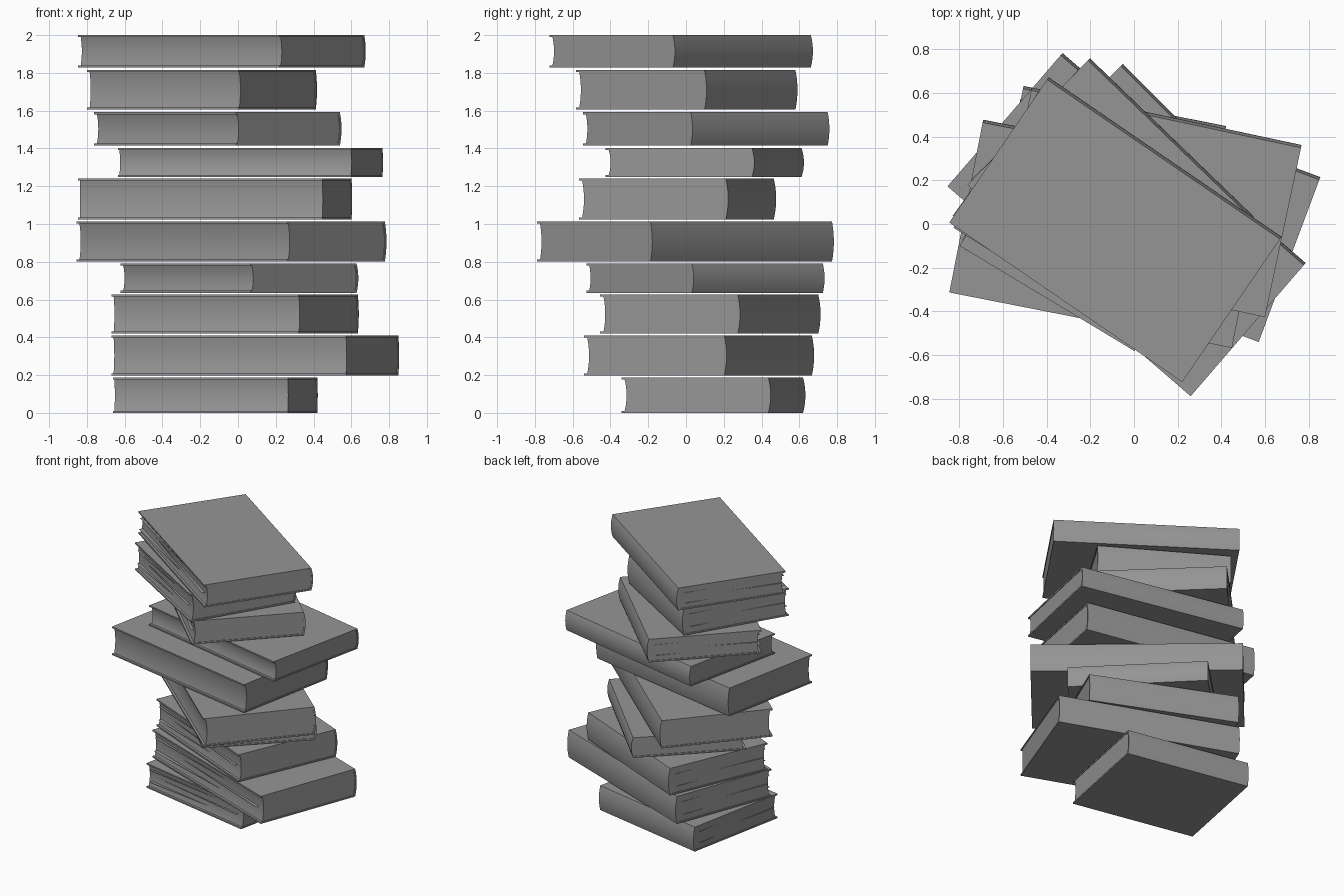
import bpy, bmesh
from math import radians
from mathutils import Matrix

if "Cube" in bpy.data.objects:
    bpy.data.objects.remove(bpy.data.objects["Cube"])

W = 0.806      # book width, fore edge to spine
T = 0.011      # cover thickness
BOW = 0.013    # bulge of the spine
SEG = 10

# centre x, centre y, bottom z, top z, length, angle
BOOKS = [
    (-0.120, 0.145, 0.000, 0.187, 0.946, -11.2),
    (0.092, 0.069, 0.198, 0.409, 1.324, -20.5),
    (-0.015, 0.129, 0.419, 0.626, 1.078, -23.3),
    (0.007, 0.103, 0.636, 0.790, 0.977, -45.2),
    (-0.034, -0.003, 0.801, 1.013, 1.471, -40.8),
    (-0.121, -0.045, 1.024, 1.240, 1.319, -11.1),
    (0.066, 0.099, 1.249, 1.402, 1.263, -12.0),
    (-0.107, 0.107, 1.415, 1.592, 1.043, -44.0),
    (-0.190, 0.004, 1.605, 1.815, 0.935, -31.0),
    (-0.085, -0.026, 1.829, 2.000, 1.293, -34.4),
]

# books with loose leaves peeking out
LOOSE = (1, 2, 3, 8, 9, 10)

grey = bpy.data.materials.new("dark_grey")
grey.diffuse_color = (0.3, 0.3, 0.3, 1)
grey.use_nodes = True
grey.node_tree.nodes["Principled BSDF"].inputs["Base Color"].default_value = grey.diffuse_color


def arc(y, z0, z1, bow):
    """Shallow bow in the y-z plane, running from z0 to z1."""
    pts = []
    for i in range(SEG + 1):
        t = i / SEG
        pts.append((y + bow * 4 * t * (1 - t), z0 + (z1 - z0) * t))
    return pts


def add_object(name, bm, matrix):
    mesh = bpy.data.meshes.new(name)
    bm.to_mesh(mesh)
    bm.free()
    mesh.materials.append(grey)
    ob = bpy.data.objects.new(name, mesh)
    bpy.context.collection.objects.link(ob)
    ob.matrix_world = matrix
    bpy.ops.object.select_all(action='DESELECT')
    ob.select_set(True)
    bpy.context.view_layer.objects.active = ob
    bpy.ops.object.shade_smooth_by_angle(angle=radians(30))


def extrude(name, profile, length, matrix):
    """Sweep a y-z profile along x and place it."""
    bm = bmesh.new()
    face = bm.faces.new([bm.verts.new((-length / 2, y, z)) for y, z in profile])
    new = bmesh.ops.extrude_face_region(bm, geom=[face])["geom"]
    verts = [v for v in new if isinstance(v, bmesh.types.BMVert)]
    bmesh.ops.translate(bm, verts=verts, vec=(length, 0, 0))
    bmesh.ops.recalc_face_normals(bm, faces=bm.faces)
    add_object(name, bm, matrix)


def loose_leaves(name, length, h, matrix):
    """A few thin sheets, each turned a little inside the book."""
    bm = bmesh.new()
    for z, turn, slide in ((0.28, 2.5, -0.012), (0.5, -1.5, -0.02), (0.74, 1.5, -0.015)):
        m = (Matrix.Translation((slide, -0.012, h * z))
             @ Matrix.Rotation(radians(turn), 4, 'Z')
             @ Matrix.Diagonal((length - 0.05, W - 0.06, 1, 1)))
        bmesh.ops.create_grid(bm, x_segments=1, y_segments=1, size=0.5, matrix=m)
    add_object(name, bm, matrix)


for n, (x, y, z0, z1, length, ang) in enumerate(BOOKS, 1):
    h = z1 - z0
    place = Matrix.Translation((x, y, z0)) @ Matrix.Rotation(radians(ang), 4, 'Z')
    front, back = -W / 2, W / 2 - BOW
    inner = arc(back - T, T, h - T, BOW)

    # wrap-around cover with rounded spine
    cover = [(front, 0)] + arc(back, 0, h, BOW) + [(front, h), (front, h - T)]
    cover += inner[::-1] + [(front, T)]
    extrude(f"book_{n}_cover", cover, length, place)

    # page block with hollow fore edge
    pages = inner + arc(front + 0.017, h - T, T, 0.01)
    extrude(f"book_{n}_pages", pages, length - 0.01, place)

    if n in LOOSE:
        loose_leaves(f"book_{n}_loose_leaves", length, h, place)
